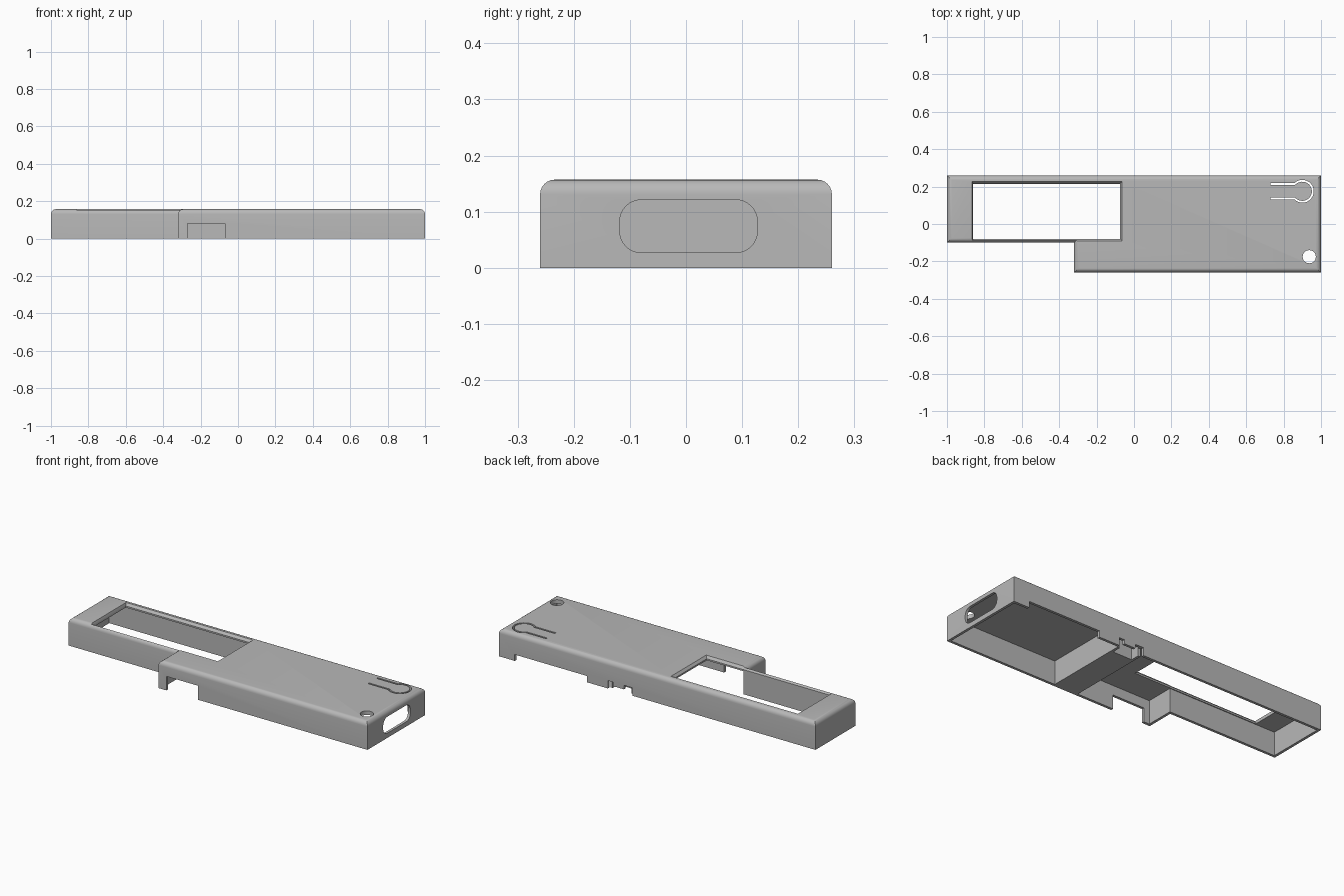
import bpy, bmesh, math
from mathutils import Vector

if bpy.data.objects.get("Cube"):
    bpy.data.objects.remove(bpy.data.objects["Cube"], do_unlink=True)

TOP, CEIL, WALL, ROUND = 0.157, 0.134, 0.015, 0.026

grey = bpy.data.materials.new("plain_grey")
grey.use_nodes = True
grey.diffuse_color = (0.48, 0.48, 0.48, 1)
grey.node_tree.nodes["Principled BSDF"].inputs["Base Color"].default_value = (0.48, 0.48, 0.48, 1)


def prism(name, outline, z0, z1, to_world=lambda p: p, top=None):
    """Extrude a closed outline from z0 to z1; an optional top outline makes it taper."""
    bm = bmesh.new()
    low = [bm.verts.new(to_world(Vector((x, y, z0)))) for x, y in outline]
    high = [bm.verts.new(to_world(Vector((x, y, z1)))) for x, y in (top or outline)]
    n = len(low)
    bm.faces.new(low[::-1])
    bm.faces.new(high)
    for i in range(n):
        j = (i + 1) % n
        bm.faces.new((low[i], low[j], high[j], high[i]))
    bmesh.ops.recalc_face_normals(bm, faces=bm.faces)
    mesh = bpy.data.meshes.new(name)
    bm.to_mesh(mesh)
    bm.free()
    ob = bpy.data.objects.new(name, mesh)
    bpy.context.collection.objects.link(ob)
    return ob


def rect(x0, x1, y0, y1):
    return [(x0, y0), (x1, y0), (x1, y1), (x0, y1)]


def stepped(t, right):
    """Footprint with the narrow arm, inset by t."""
    return [(-1 + t, -0.1 + t), (-0.32 + t, -0.1 + t), (-0.32 + t, -0.26 + t),
            (right, -0.26 + t), (right, 0.26 - t), (-1 + t, 0.26 - t)]


def arc(cx, cy, r, a0, a1, n):
    return [(cx + r * math.cos(math.radians(a0 + (a1 - a0) * i / n)),
             cy + r * math.sin(math.radians(a0 + (a1 - a0) * i / n))) for i in range(n + 1)]


def ribbon(path, width):
    """Closed outline of an open path with a given width."""
    left, right = [], []
    for i, p in enumerate(path):
        a, b = Vector(path[max(i - 1, 0)]), Vector(path[min(i + 1, len(path) - 1)])
        d = (b - a).normalized() * width / 2
        left.append((p[0] - d.y, p[1] + d.x))
        right.append((p[0] + d.y, p[1] - d.x))
    return left + right[::-1]


# Shell with rounded top rim
shell = prism("case_shell", stepped(0, 1), 0, TOP)
bm = bmesh.new()
bm.from_mesh(shell.data)
rim = [e for e in bm.edges if all(v.co.z > TOP - 0.001 for v in e.verts)]
bmesh.ops.bevel(bm, geom=rim, offset=ROUND, segments=6, profile=0.5, affect='EDGES')
bm.to_mesh(shell.data)
bm.free()
shell.data.materials.append(grey)

cutters = []


def cut(name, outline, z0, z1, **kw):
    cutters.append(prism(name + "_cutter", outline, z0, z1, **kw))


# Inner chambers, leaving a solid divider between them
cut("end_chamber", rect(0.31, 1 - WALL, -0.26 + WALL, 0.26 - WALL), -0.1, CEIL)
cut("main_chamber", stepped(WALL, 0.16), -0.1, CEIL)
cut("switch_pocket", rect(0.175, 0.295, 0.19, 0.26 - WALL), -0.1, CEIL - 0.02)

# Display window with sloped rim
g = 0.012
cut("window", rect(-0.86, -0.075, -0.08, 0.215), 0.05, 0.3)
cut("window_slope", rect(-0.86, -0.075, -0.08, 0.215), TOP - 0.014, TOP + 0.001,
    top=rect(-0.86 - g / 2, -0.075 + g, -0.08 - g, 0.215 + g))

# Notches in the long walls
cut("front_notch", rect(-0.27, -0.07, -0.3, -0.235), -0.1, 0.08)
cut("back_recess", rect(0.443, 0.9, 0.24, 0.3), -0.1, 0.036)
cut("switch_gap_a", rect(0.28, 0.312, 0.24, 0.3), -0.1, 0.045)
cut("switch_gap_b", rect(0.156, 0.21, 0.24, 0.3), -0.1, 0.045)
cut("switch_gap_mid", rect(0.205, 0.285, 0.24, 0.3), -0.1, 0.022)

# Rounded slot in the end wall, drawn in y and z
r = 0.038
slot = []
for cy, cz, a in ((0.127 - r, 0.121 - r, 0), (-0.118 + r, 0.121 - r, 90),
                  (-0.118 + r, 0.027 + r, 180), (0.127 - r, 0.027 + r, 270)):
    slot += arc(cy, cz, r, a, a + 90, 8)
cut("end_slot", slot, 0.95, 1.1, to_world=lambda p: Vector((p.z, p.x, p.y)))

# Spring button slit and small round hole in the top
path = [(0.73, 0.214)] + arc(0.9, 0.175, 0.056, 136, -136, 32) + [(0.73, 0.136)]
cut("button_slit", ribbon(path, 0.01), 0.1, 0.3)
cut("round_hole", arc(0.937, -0.175, 0.035, 0, 352.5, 47), 0.1, 0.3)

# Apply every cut, then drop the helpers
bpy.context.view_layer.objects.active = shell
for ob in bpy.context.selected_objects:
    ob.select_set(False)
shell.select_set(True)
for c in cutters:
    c.hide_render = True
    mod = shell.modifiers.new(c.name, 'BOOLEAN')
    mod.operation, mod.solver, mod.object = 'DIFFERENCE', 'EXACT', c
    bpy.ops.object.modifier_apply(modifier=mod.name)
for c in cutters:
    bpy.data.objects.remove(c, do_unlink=True)

bpy.ops.object.shade_smooth_by_angle(angle=math.radians(30))
